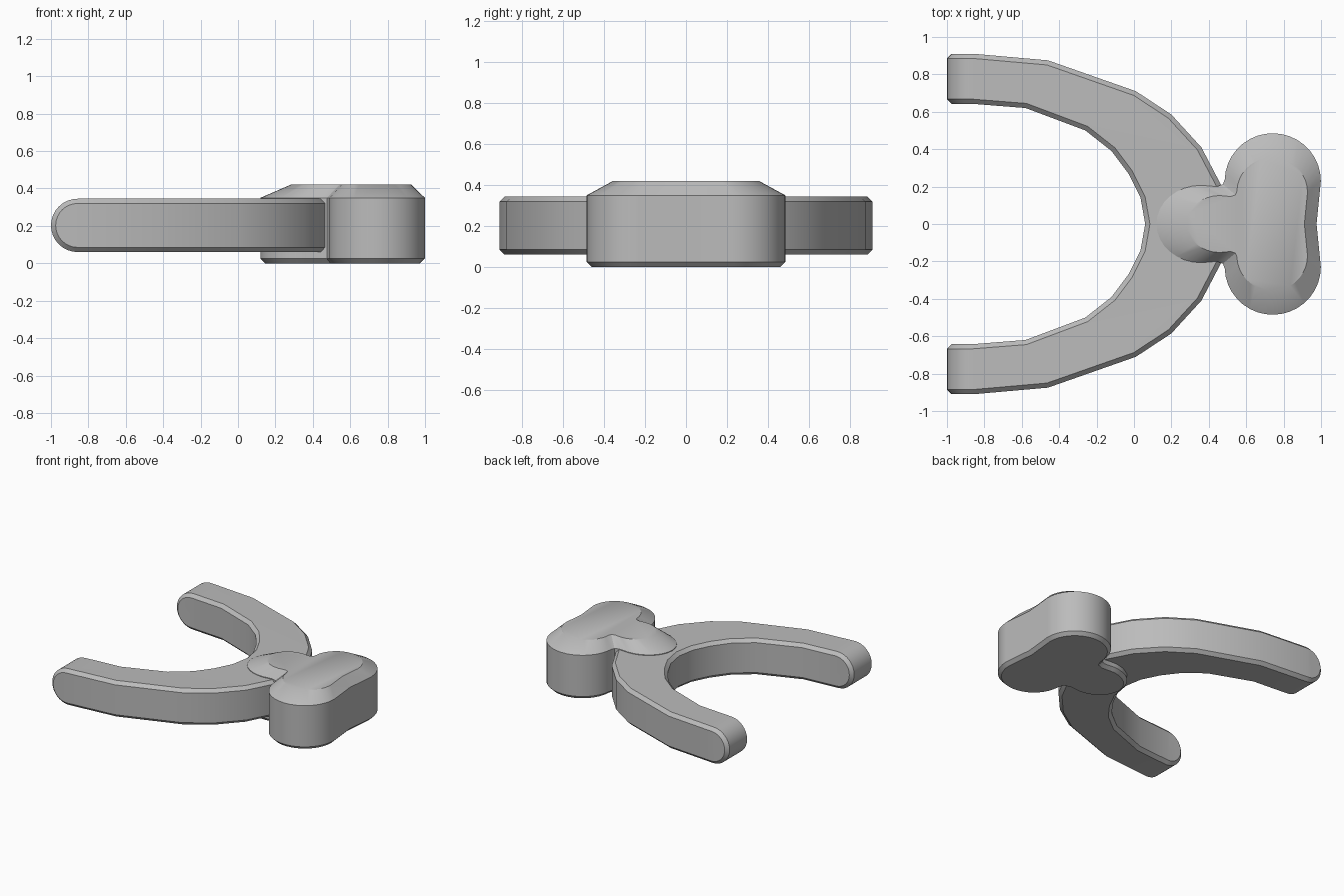
import bpy, bmesh
from math import sin, cos, pi, radians

cube = bpy.data.objects.get("Cube")
if cube:
    bpy.data.objects.remove(cube)

grey = bpy.data.materials.new("plain grey")
grey.use_nodes = True
grey.diffuse_color = (0.5, 0.5, 0.5, 1)
grey.node_tree.nodes["Principled BSDF"].inputs["Base Color"].default_value = (0.5, 0.5, 0.5, 1)


def finish(name, bm):
    bmesh.ops.recalc_face_normals(bm, faces=bm.faces)
    mesh = bpy.data.meshes.new(name)
    bm.to_mesh(mesh)
    bm.free()
    mesh.materials.append(grey)
    obj = bpy.data.objects.new(name, mesh)
    bpy.context.collection.objects.link(obj)
    bpy.ops.object.select_all(action='DESELECT')
    obj.select_set(True)
    bpy.context.view_layer.objects.active = obj
    bpy.ops.object.shade_smooth_by_angle(angle=radians(30))
    return obj


def bridge(bm, rings):
    for a, b in zip(rings, rings[1:]):
        for i in range(len(a)):
            j = (i + 1) % len(a)
            bm.faces.new((a[i], a[j], b[j], b[i]))


# Forked arms: loft from one rounded tip to the other
R, MID = 0.1425, 0.2025
outer = [(R - 1, .91), (-.46, .875), (.01, .71), (.2, .585), (.36, .41), (.47, .2), (.5, 0)]
inner = [(R - 1, .642), (-.58, .62), (-.26, .5), (-.12, .39), (-.03, .27), (.035, .14), (.06, 0)]
STEPS = 8
stations = []
for i in range(STEPS):
    t = i / STEPS * pi / 2
    x = -1 + R * (1 - cos(t))
    stations.append(((x, .91), (x, .642), R * sin(t)))
stations += [(o, n, R) for o, n in zip(outer, inner)]
stations += [((o[0], -o[1]), (n[0], -n[1]), h) for o, n, h in reversed(stations[:-1])]

bm = bmesh.new()
rings = [[bm.verts.new((p[0], p[1], MID + s * h))
          for p, s in ((o, 1), (n, 1), (n, -1), (o, -1))] for o, n, h in stations]
bridge(bm, rings)
bmesh.ops.remove_doubles(bm, verts=bm.verts, dist=1e-4)
bmesh.ops.dissolve_limit(bm, angle_limit=radians(0.5), verts=bm.verts, edges=bm.edges)
bmesh.ops.recalc_face_normals(bm, faces=bm.faces)
rims = [e for e in bm.edges if e.calc_face_angle(0) > radians(50)]
bmesh.ops.bevel(bm, geom=rims, offset=0.025, segments=1, affect='EDGES', clamp_overlap=False)
finish("forked_arms", bm)

# Three-lobed head: neck curve, notch, round lobe, shallow dip
half = [(.36 - .24 * cos(a), .207 * sin(a)) for a in (i / 8 * pi / 2 for i in range(9))]
half += [(.44, .2), (.475, .212)]
half += [(.742 + .257 * cos(a), .23 + .255 * sin(a))
         for a in (radians(178 - i * 178 / 18) for i in range(19))]
half += [(.976, 0)]
outline = half + [(x, -y) for x, y in reversed(half[1:-1])]

bm = bmesh.new()
levels = [(0, 1), (.35, 1), (.42, .735)]
rings = [[bm.verts.new((.73 + (x - .73) * s, y * s, z)) for x, y in outline] for z, s in levels]
bridge(bm, rings)
bottom = bm.faces.new(rings[0])
bm.faces.new(rings[-1])
bmesh.ops.recalc_face_normals(bm, faces=bm.faces)
bmesh.ops.bevel(bm, geom=list(bottom.edges), offset=0.025, segments=1,
                affect='EDGES', clamp_overlap=False)
finish("lobed_head", bm)
